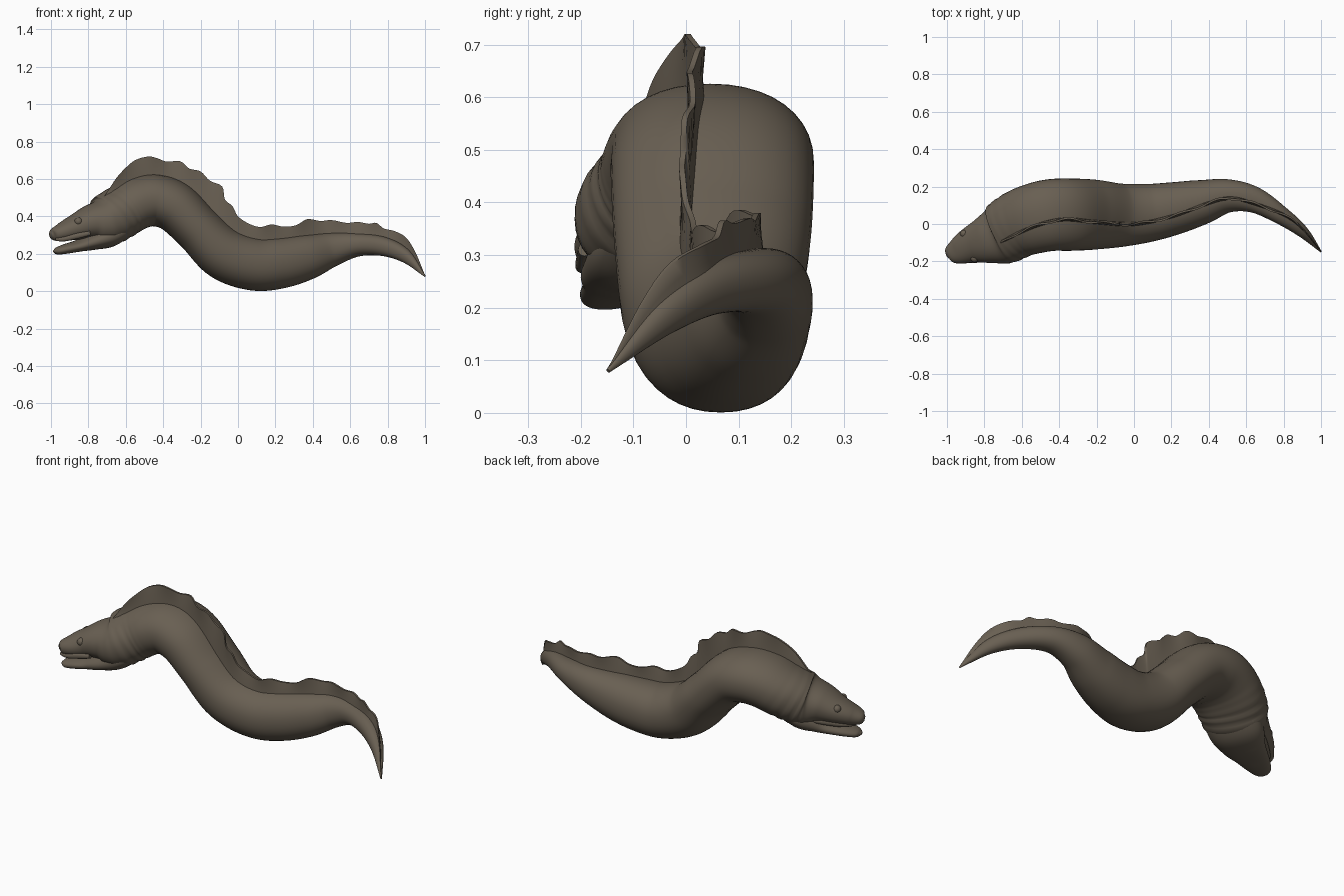
import bpy, bmesh, math
from mathutils import Vector

if "Cube" in bpy.data.objects:
    bpy.data.objects.remove(bpy.data.objects["Cube"])

skin = bpy.data.materials.new("dark brown skin")
skin.use_nodes = True
BROWN = (0.14, 0.115, 0.085, 1)
skin.diffuse_color = BROWN
bsdf = skin.node_tree.nodes["Principled BSDF"]
bsdf.inputs["Base Color"].default_value = BROWN
bsdf.inputs["Roughness"].default_value = 0.8


def spline(keys, steps):
    """Catmull-Rom samples through rows of numbers."""
    rows = [Vector(k) for k in keys]
    rows = [rows[0] * 2 - rows[1]] + rows + [rows[-1] * 2 - rows[-2]]
    out = []
    for a, b, c, d in zip(rows, rows[1:], rows[2:], rows[3:]):
        for i in range(steps):
            t = i / steps
            out.append((b * 2 + (c - a) * t + (a * 2 - b * 5 + c * 4 - d) * t ** 2
                        + (b * 3 - a - c * 3 + d) * t ** 3) / 2)
    return out + [rows[-2]]


def lookup(rows, x, col):
    """Linear value of a column at x."""
    for a, b in zip(rows, rows[1:]):
        if x <= b[0]:
            t = max(0, (x - a[0]) / (b[0] - a[0]))
            return a[col] + (b[col] - a[col]) * t
    return rows[-1][col]


def finish(bm, name, angle=60):
    bmesh.ops.recalc_face_normals(bm, faces=bm.faces)
    mesh = bpy.data.meshes.new(name)
    bm.to_mesh(mesh)
    bm.free()
    obj = bpy.data.objects.new(name, mesh)
    bpy.context.collection.objects.link(obj)
    mesh.materials.append(skin)
    bpy.ops.object.select_all(action="DESELECT")
    obj.select_set(True)
    bpy.context.view_layer.objects.active = obj
    bpy.ops.object.shade_smooth_by_angle(angle=math.radians(angle))
    return obj


def bridge(bm, rings):
    """Join closed rings of points into a capped tube."""
    loops = [[bm.verts.new(p) for p in ring] for ring in rings]
    n = len(loops[0])
    for a, b in zip(loops, loops[1:]):
        for i in range(n):
            j = (i + 1) % n
            bm.faces.new((a[i], a[j], b[j], b[i]))
    bm.faces.new(loops[0])
    bm.faces.new(loops[-1])


def loft(name, keys, steps=8, sides=40, wrinkles=False):
    """Sweep an oval along rows of x, y, z, half width, half height."""
    rows = spline(keys, steps)
    rings, crest = [], []
    for k, r in enumerate(rows):
        ahead, behind = rows[min(k + 1, len(rows) - 1)], rows[max(k - 1, 0)]
        along = Vector((ahead - behind)[:3]).normalized()
        side = Vector((-along.y, along.x, 0)).normalized()
        up = along.cross(side)
        centre = Vector(r[:3])
        fade = math.exp(-((r[0] + 0.67) / 0.06) ** 2) if wrinkles else 0
        ring = []
        for i in range(sides):
            a = math.tau * i / sides
            c, s = math.cos(a), math.sin(a)
            fold = 1 + 0.022 * fade * (0.6 - 0.4 * s) * math.sin(r[0] * 170 + 2 * s)
            c = math.copysign(abs(c) ** 0.92, c) * fold
            s = math.copysign(abs(s) ** 0.92, s) * fold
            ring.append(centre + side * c * r[3] + up * s * r[4])
        rings.append(ring)
        crest.append(centre + up * r[4])
    bm = bmesh.new()
    bridge(bm, rings)
    finish(bm, name)
    return crest


# Body with the upper head, snout to tail
crest = loft("body", [
    (-1.0, -.17, .298, .012, .012), (-.985, -.162, .302, .045, .033),
    (-.94, -.145, .315, .072, .049), (-.87, -.112, .34, .098, .068),
    (-.79, -.085, .365, .13, .095), (-.71, -.055, .375, .165, .132),
    (-.615, 0, .43, .18, .138), (-.53, .03, .473, .188, .14),
    (-.44, .048, .485, .192, .139), (-.335, .05, .448, .193, .136),
    (-.21, .05, .33, .187, .13), (-.075, .047, .2, .17, .14),
    (.08, .06, .145, .155, .141), (.22, .085, .15, .14, .137),
    (.36, .117, .18, .12, .122), (.5, .15, .222, .09, .092),
    (.64, .13, .248, .07, .063), (.78, .05, .238, .05, .051),
    (.9, -.04, .185, .032, .036), (1.0, -.148, .08, .004, .004)],
    steps=10, wrinkles=True)

# Open lower jaw
loft("lower_jaw", [
    (-.985, -.165, .213, .012, .006), (-.965, -.158, .215, .042, .019),
    (-.92, -.14, .226, .066, .026), (-.85, -.112, .243, .09, .032),
    (-.78, -.088, .267, .118, .048), (-.7, -.05, .305, .142, .07),
    (-.6, 0, .37, .14, .06)])

# Lips along the upper mouth edge
for sign, label in ((1, "left"), (-1, "right")):
    loft(label + "_lip", [
        (-.975, -.16 + sign * .03, .277, .008, .008),
        (-.93, -.14 + sign * .058, .279, .012, .013),
        (-.86, -.11 + sign * .086, .295, .012, .015),
        (-.79, -.085 + sign * .108, .31, .012, .012)], sides=16)

# Eyes and nostril stubs
heading = Vector((.92, .39, 0))
across = Vector((-.39, .92, 0))


def bump(name, centre, radius):
    bm = bmesh.new()
    bmesh.ops.create_uvsphere(bm, u_segments=20, v_segments=12, radius=radius)
    bmesh.ops.translate(bm, verts=bm.verts, vec=centre)
    finish(bm, name)


for sign, label in ((1, "left"), (-1, "right")):
    bump(label + "_eye", Vector((-.88, -.118, .372)) + across * sign * .071, .022)
    bump(label + "_nostril", Vector((-.982, -.163, .322)) + across * sign * .024, .011)

# Wavy back fin following the crest of the body
fin_edge = [(-.74, .47), (-.7, .53), (-.65, .605), (-.6, .66), (-.55, .7), (-.48, .72),
            (-.43, .71), (-.38, .692), (-.31, .695), (-.26, .655), (-.2, .64),
            (-.15, .59), (-.085, .56), (-.07, .49), (-.03, .455), (0, .4),
            (.06, .36), (.12, .343), (.18, .357), (.24, .345), (.31, .352),
            (.37, .385), (.44, .375), (.5, .38), (.58, .365), (.64, .37), (.7, .36),
            (.74, .365), (.78, .335), (.84, .32), (.9, .285), (.95, .205), (1.0, .085)]
fin_line = spline([(-.74, -.11), (-.6, -.04), (-.48, .005), (-.36, .025), (-.2, .01),
                   (0, 0), (.2, .04), (.4, .112), (.5, .137), (.6, .123),
                   (.8, .05), (.9, -.025), (1.0, -.147)], 6)
crest = [p for p in crest if p.x > -.9]
edge = spline(fin_edge, 4)
rings = []
for e in edge:
    x, top = e
    y = lookup(fin_line, x, 1)
    base = lookup(crest, x, 2) - .03 * min(1, (1.0 - x) * 4)
    sway = .007 * math.sin(x * 32) * min(1, max(0, top - base) / .1)
    width = .012 * min(1, (1.0 - x) * 5 + .2)
    low, mid = min(base, top - .004), (base + top) / 2
    rings.append([(x, y - width, low), (x, y + width, low),
                  (x, y + width * .6, mid), (x, y + sway + width * .45, top),
                  (x, y + sway - width * .45, top), (x, y - width * .6, mid)])
bm = bmesh.new()
bridge(bm, rings)
finish(bm, "back_fin", 50)
